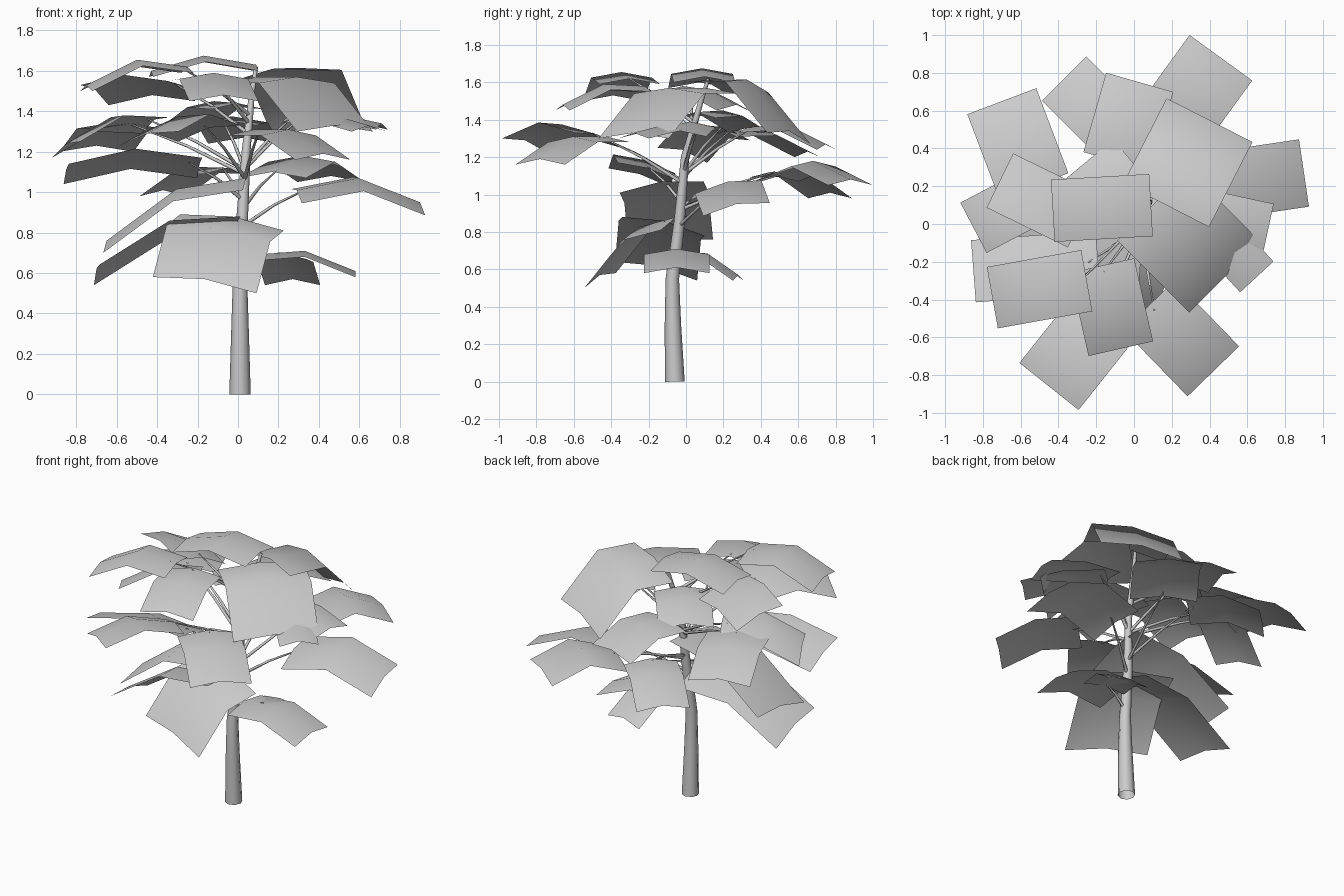
import bpy
import bmesh
from mathutils import Vector

cube = bpy.data.objects.get("Cube")
if cube:
    bpy.data.objects.remove(cube, do_unlink=True)

grey = bpy.data.materials.new("plain_grey")
grey.use_nodes = True
grey.diffuse_color = (0.6, 0.6, 0.6, 1)
shader = grey.node_tree.nodes["Principled BSDF"]
shader.inputs["Base Color"].default_value = grey.diffuse_color
shader.inputs["Roughness"].default_value = 0.8

# Trunk centre line: position and radius
TRUNK = [
    ((0.01, -0.06, 0.0), 0.053),
    ((0.01, -0.07, 0.3), 0.044),
    ((0.01, -0.073, 0.55), 0.036),
    ((0.02, -0.035, 0.86), 0.029),
    ((0.04, -0.005, 1.2), 0.022),
    ((0.07, 0.08, 1.5), 0.014),
    ((0.09, 0.12, 1.62), 0.009),
]


def finish(name, bm):
    """Turn a bmesh into a smooth, coloured object."""
    mesh = bpy.data.meshes.new(name)
    bmesh.ops.recalc_face_normals(bm, faces=bm.faces)
    bm.to_mesh(mesh)
    bm.free()
    mesh.materials.append(grey)
    for face in mesh.polygons:
        face.use_smooth = True
    obj = bpy.data.objects.new(name, mesh)
    bpy.context.collection.objects.link(obj)
    return obj


def tube(name, path, sides):
    """Sweep a tapering ring along (position, radius) pairs."""
    bm = bmesh.new()
    points = [Vector(p) for p, _ in path]
    rings = []
    for i, (point, (_, radius)) in enumerate(zip(points, path)):
        along = points[min(i + 1, len(points) - 1)] - points[max(i - 1, 0)]
        spin = Vector((0, 0, 1)).rotation_difference(along)
        ring = bmesh.ops.create_circle(bm, segments=sides, radius=radius)["verts"]
        for vert in ring:
            vert.co = point + spin @ vert.co
        rings.append(ring)
    for low, high in zip(rings, rings[1:]):
        for k in range(sides):
            n = (k + 1) % sides
            bm.faces.new((low[k], low[n], high[n], high[k]))
    return finish(name, bm)


def trunk_point(height):
    """Point on the trunk centre line at a height."""
    for (a, _), (b, _) in zip(TRUNK, TRUNK[1:]):
        if height <= b[2]:
            return Vector(a).lerp(Vector(b), (height - a[2]) / (b[2] - a[2]))
    return Vector(TRUNK[-1][0])


def leaf(name, base, tip, width, rise=0.06, roll=0.0, droop=0.03):
    """Bent leaf sheet, three points long and three points wide."""
    base, tip = Vector(base), Vector(tip)
    forward = tip - base
    side = Vector((forward.y, -forward.x, 0)).normalized()
    bm = bmesh.new()
    grid = []
    for u in (0, 0.5, 1):
        row = []
        for v in (-1, 0, 1):
            p = base + forward * u + side * v * width / 2
            p.z += rise * 4 * u * (1 - u) + roll * v - droop * v * v
            row.append(bm.verts.new(p))
        grid.append(row)
    for near, far in zip(grid, grid[1:]):
        for k in range(2):
            bm.faces.new((near[k], near[k + 1], far[k + 1], far[k]))
    obj = finish(name, bm)
    # keep the upper side as the front of the sheet
    if obj.data.polygons[0].normal.z < 0:
        obj.data.flip_normals()


def storey(name, leaves, stem_drop):
    """One level of leaves, each with a thin stem where it stands off the trunk."""
    for i, spec in enumerate(leaves, 1):
        leaf(f"{name}_leaf_{i}", *spec)
        base, tip = Vector(spec[0]), Vector(spec[1])
        root = trunk_point(base.z - stem_drop)
        if (base - trunk_point(base.z)).xy.length > 0.16:
            end = base.lerp(tip, 0.08)
            end.z += 0.01
            bend = root.lerp(end, 0.5)
            bend.z += 0.015
            tube(f"{name}_stem_{i}", [(root, 0.011), (bend, 0.008), (end, 0.004)], 5)


tube("trunk", TRUNK, 8)

storey("crown", [
    ((0.09, 0.1, 1.63), (-0.43, 0.07, 1.6), 0.33, 0.06),
    ((0.17, 0.1, 1.61), (0.4, 0.55, 1.34), 0.51, 0.14, 0.03, 0.04),
    ((0.1, 0.1, 1.57), (0.48, -0.28, 1.33), 0.53, 0.12),
    ((-0.28, 0.02, 1.53), (-0.71, 0.23, 1.51), 0.32, 0.04, -0.05),
    ((-0.25, -0.3, 1.62), (-0.75, -0.39, 1.53), 0.33, 0.08),
    ((-0.17, -0.22, 1.58), (-0.07, -0.66, 1.48), 0.35, 0.06),
], 0.24)

storey("upper", [
    ((-0.09, 0.33, 1.36), (0.03, 0.75, 1.27), 0.37),
    ((-0.53, 0.2, 1.34), (-0.7, 0.65, 1.23), 0.39),
    ((-0.41, 0.21, 1.36), (-0.85, -0.02, 1.24), 0.3, 0.07, -0.04),
    ((-0.14, -0.47, 1.32), (-0.45, -0.86, 1.29), 0.4, 0.07, -0.04),
    ((0.08, -0.43, 1.31), (0.42, -0.78, 1.19), 0.38),
    ((0.25, 0.07, 1.38), (0.71, -0.03, 1.34), 0.28, 0.03),
    ((0.3, 0.1, 1.37), (0.65, -0.28, 1.33), 0.24, 0.03),
    ((0.0, 0.05, 1.44), (-0.24, 0.34, 1.36), 0.34, 0.05),
], 0.25)

storey("middle", [
    ((0.17, 0.48, 1.1), (0.46, 0.88, 1.08), 0.41, 0.09),
    ((-0.05, 0.45, 1.12), (-0.37, 0.77, 1.01), 0.33),
    ((-0.19, -0.2, 1.14), (-0.85, -0.25, 1.11), 0.33, 0.06, -0.05, 0.02),
    ((0.29, 0.18, 1.01), (0.9, 0.27, 0.95), 0.36, 0.09, -0.035),
    ((0.04, -0.13, 1.07), (-0.65, -0.08, 0.76), 0.45, 0.1, 0.03),
], 0.18)

storey("lower", [
    ((-0.03, -0.05, 0.88), (-0.165, -0.46, 0.57), 0.54, 0.1, 0.04),
    ((0.0, -0.12, 0.86), (-0.7, -0.16, 0.62), 0.44, 0.1, -0.05),
    ((0.08, -0.05, 0.69), (0.58, -0.05, 0.61), 0.35, 0.06),
    ((0.2, -0.05, 0.7), (0.27, 0.28, 0.57), 0.28, 0.05),
], 0.1)
